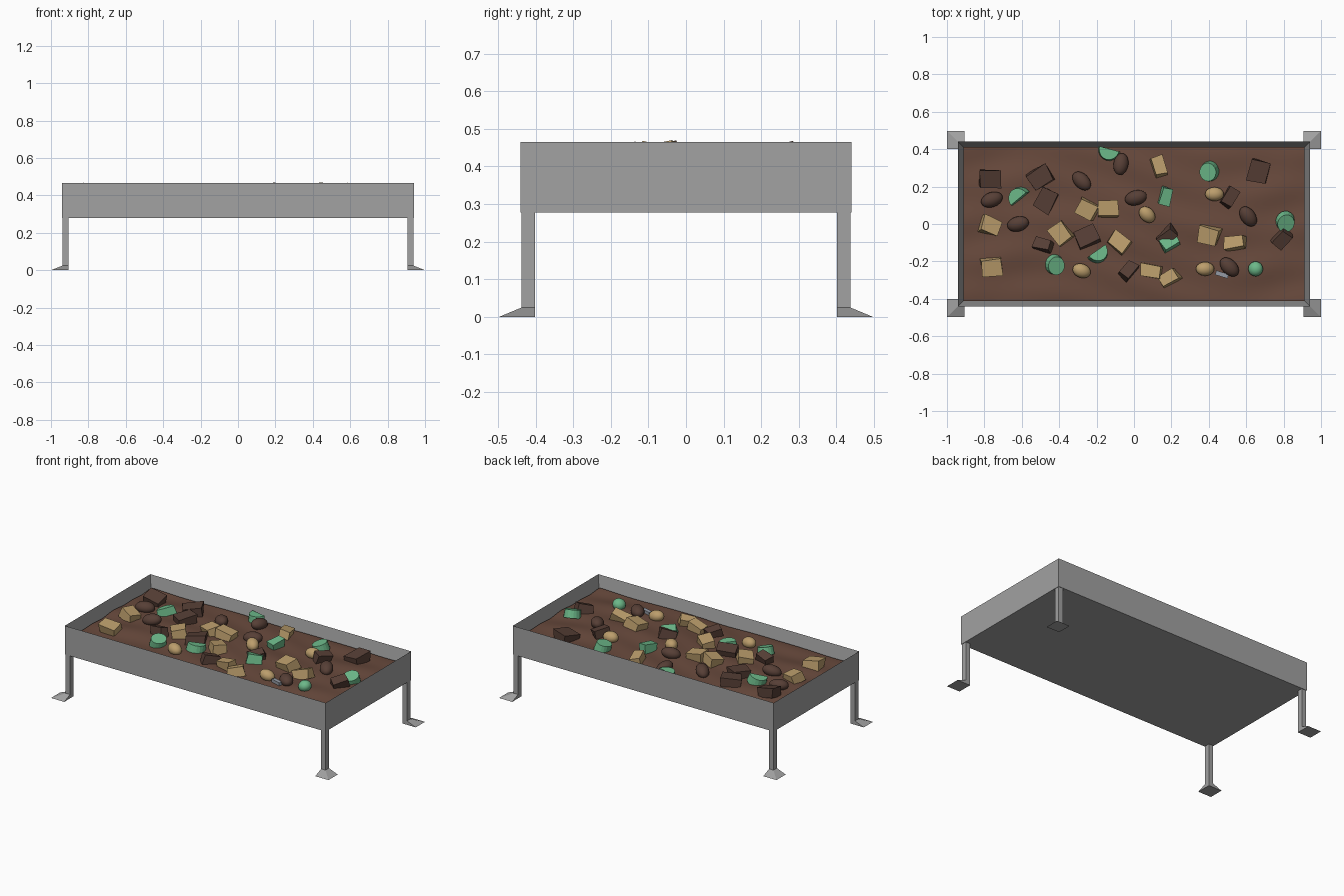
import bpy, bmesh, math, random
from mathutils import Matrix, Vector, Euler

random.seed(4)
cube = bpy.data.objects.get("Cube")
if cube:
    bpy.data.objects.remove(cube, do_unlink=True)


def material(name, *rgb):
    m = bpy.data.materials.new(name)
    m.use_nodes = True
    m.diffuse_color = (*rgb, 1)
    m.node_tree.nodes["Principled BSDF"].inputs["Base Color"].default_value = (*rgb, 1)
    return m


METAL = material("grey metal", .36, .36, .36)
SOIL = material("soil brown", .14, .068, .046)
DARK = material("dark brown", .095, .05, .037)
TAN = material("tan", .5, .34, .15)
GREEN = material("mint green", .15, .48, .25)
SILVER = material("pale grey", .3, .33, .38)


def finish(name, bm, mat, smooth=False):
    bmesh.ops.recalc_face_normals(bm, faces=bm.faces)
    mesh = bpy.data.meshes.new(name)
    bm.to_mesh(mesh)
    bm.free()
    mesh.materials.append(mat)
    for p in mesh.polygons:
        p.use_smooth = smooth
    obj = bpy.data.objects.new(name, mesh)
    bpy.context.collection.objects.link(obj)


def box(bm, lo, hi):
    lo, hi = Vector(lo), Vector(hi)
    mat = Matrix.Translation((lo + hi) / 2) @ Matrix.Diagonal((*(hi - lo), 1))
    return bmesh.ops.create_cube(bm, size=1, matrix=mat)["verts"]


# Open tray with a thin rim
HX, HY, LOW, TOP, RIM = .94, .44, .278, .465, .028
bm = bmesh.new()
box(bm, (-HX, -HY, LOW), (HX, HY, TOP))
lid = max(bm.faces, key=lambda f: f.calc_center_median().z)
bmesh.ops.inset_region(bm, faces=[lid], thickness=RIM, use_even_offset=True)
for v in lid.verts:
    v.co.z = LOW + RIM
finish("tray", bm, METAL)

# Four corner legs with flared feet
LEG_IN, LEG_OUT, FOOT_OUT = Vector((.905, .402)), Vector((.937, .437)), Vector((1, .497))
FOOT_TOP = .025
for sx, xname in ((1, "left"), (-1, "right")):
    for sy, yname in ((-1, "front"), (1, "back")):
        bm = bmesh.new()
        box(bm, (*LEG_IN, FOOT_TOP), (*LEG_OUT, LOW))
        foot = box(bm, (*LEG_IN, 0), (*LEG_OUT, FOOT_TOP))
        for v in foot:
            if v.co.z < FOOT_TOP / 2:
                for axis in range(2):
                    if v.co[axis] > (LEG_IN[axis] + LEG_OUT[axis]) / 2:
                        v.co[axis] = FOOT_OUT[axis]
        bmesh.ops.scale(bm, vec=(sx, sy, 1), verts=bm.verts)
        finish(f"{yname}_{xname}_leg", bm, METAL)


# Uneven soil, rippled along the length of the tray
def soil_height(x, y):
    ripple = math.sin(24 * y + 2 * math.sin(4 * x)) * math.sin(5 * x + 7 * y)
    mound = (1 - x ** 4) * (1 - (y / HY) ** 2)
    return .388 + .018 * mound + .006 * ripple


bm = bmesh.new()
bmesh.ops.create_grid(bm, x_segments=72, y_segments=48, size=1)
for v in bm.verts:
    x, y = v.co.x * (HX - RIM), v.co.y * (HY - RIM)
    v.co = (x, y, soil_height(x, y))
finish("soil", bm, SOIL, True)


# Shapes of the scattered pieces, about the origin
def chunk(bm, length, width):
    half = Vector((length, width, .06)) / 2
    for v in box(bm, -half, half):
        v.co.x *= random.uniform(.8, 1.1)
        v.co.y *= random.uniform(.8, 1.1)


def bean(bm, length, width):
    bmesh.ops.create_uvsphere(bm, u_segments=20, v_segments=12, radius=.5)
    bmesh.ops.scale(bm, vec=(length, width, .07), verts=bm.verts)


def disc(bm, length, width):
    bmesh.ops.create_cone(bm, cap_ends=True, segments=18, radius1=.5, radius2=.45, depth=.05)
    bmesh.ops.scale(bm, vec=(length, width, 1), verts=bm.verts)


def half_disc(bm, length, width):
    disc(bm, length, width * 2)
    cut = bmesh.ops.bisect_plane(bm, geom=bm.verts[:] + bm.edges[:] + bm.faces[:],
                                 plane_co=(0, 0, 0), plane_no=(0, 1, 0), clear_inner=True)
    edges = [e for e in cut["geom_cut"] if isinstance(e, bmesh.types.BMEdge)]
    bmesh.ops.contextual_create(bm, geom=edges)
    bmesh.ops.translate(bm, vec=(0, -width / 2, 0), verts=bm.verts)


# Half sink each piece in the soil; spots are x, y and yaw in degrees
def scatter(name, shape, mat, length, width, spots, tilt=.3):
    for i, (x, y, yaw) in enumerate(spots, 1):
        bm = bmesh.new()
        shape(bm, length, width)
        turn = Euler((random.uniform(-tilt, tilt), random.uniform(-tilt, tilt), math.radians(yaw)))
        spot = Matrix.Translation((x, y, soil_height(x, y) + .018))
        bmesh.ops.transform(bm, matrix=spot @ turn.to_matrix().to_4x4(), verts=bm.verts)
        finish(f"{name}_{i}", bm, mat, shape is bean)


scatter("dark_chunk", chunk, DARK, .12, .1, [
    (-.77, .24, 0), (-.5, .25, 30), (-.47, .13, 60), (-.25, -.07, 25), (.67, .28, 75)])
scatter("small_dark_chunk", chunk, DARK, .1, .065, [
    (-.49, -.11, -15), (-.03, -.25, 50), (.51, .14, 60), (.79, -.08, 45), (.18, -.06, 40)])
scatter("dark_bean", bean, DARK, .12, .08, [
    (-.28, .23, -45), (-.07, .32, 80), (-.76, .13, 20), (-.62, 0, 15),
    (.01, .14, 15), (.61, .04, -55), (.51, -.23, -45)])
scatter("tan_chunk", chunk, TAN, .11, .09, [
    (-.25, .08, -25), (-.14, .08, 0), (-.77, -.01, -20), (-.39, -.05, -50),
    (-.08, -.1, -40), (-.76, -.23, 5), (.4, -.06, -15)])
scatter("small_tan_chunk", chunk, TAN, .11, .065, [
    (.13, .31, -70), (.54, -.1, 10), (.09, -.25, -10), (.19, -.29, 30)])
scatter("tan_nut", bean, TAN, .1, .075, [
    (.07, .05, -45), (.43, .16, 0), (-.28, -.25, -20), (.38, -.24, 0)])
scatter("green_chunk", chunk, GREEN, .09, .06, [(.17, .15, 75), (.19, -.1, 30)])
scatter("green_half_disc", half_disc, GREEN, .12, .065, [
    (-.14, .37, 165), (-.18, -.17, 215), (-.63, .16, 40)])
scatter("green_disc", disc, GREEN, .1, .11, [(-.42, -.22, 0), (.4, .28, 0), (.81, .01, -15)])
scatter("green_bean", bean, GREEN, .08, .08, [(.65, -.24, 0)])

# One small flat sliver
bm = bmesh.new()
box(bm, (-.035, -.012, -.01), (.035, .012, .01))
sliver_spot = Matrix.Translation((.47, -.27, soil_height(.47, -.27) + .01))
bmesh.ops.transform(bm, matrix=sliver_spot @ Matrix.Rotation(-.3, 4, "Z"), verts=bm.verts)
finish("pale_sliver", bm, SILVER)
